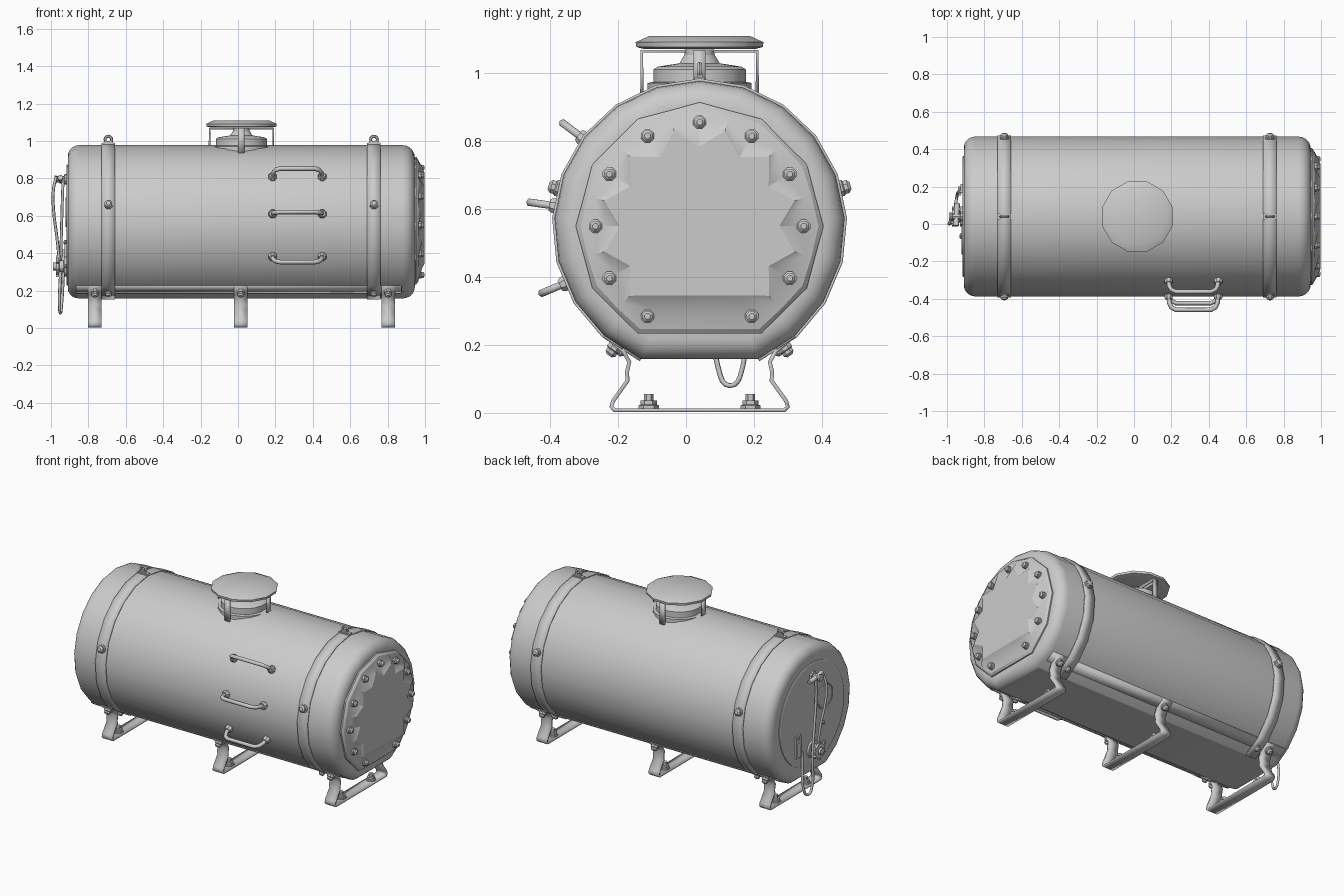
import bpy, bmesh
from math import sin, cos, pi, radians
from mathutils import Vector

if "Cube" in bpy.data.objects:
    bpy.data.objects.remove(bpy.data.objects["Cube"])

CY, CZ, R = 0.04, 0.55, 0.428           # tank axis and radius


def P(deg, r):
    """Point (y, z) around the tank axis, angle measured from the top."""
    a = radians(deg)
    return CY + r * sin(a), CZ + r * cos(a)


SECTION = [i * 17.35 for i in range(-9, 10)]   # flat gap left at the bottom


def finish(name, bm):
    bmesh.ops.recalc_face_normals(bm, faces=bm.faces)
    me = bpy.data.meshes.new(name)
    bm.to_mesh(me)
    bm.free()
    ob = bpy.data.objects.new(name, me)
    bpy.context.collection.objects.link(ob)
    return ob


def loft(name, rings):
    bm = bmesh.new()
    vs = [[bm.verts.new(p) for p in ring] for ring in rings]
    n = len(vs[0])
    for a, b in zip(vs, vs[1:]):
        for i in range(n):
            j = (i + 1) % n
            bm.faces.new((a[i], a[j], b[j], b[i]))
    bm.faces.new(vs[0])
    bm.faces.new(vs[-1])
    return finish(name, bm)


def lathe(name, profile, loc, axis=(0, 0, 1), segs=12):
    """profile: (radius, height) pairs spun around axis."""
    q = Vector(axis).to_track_quat('Z', 'Y')
    rings = [[Vector(loc) + q @ Vector((r * cos(2 * pi * (i + .5) / segs), r * sin(2 * pi * (i + .5) / segs), h))
              for i in range(segs)] for r, h in profile]
    return loft(name, rings)


def ribbon(name, pts, x, width, thick):
    """Bent flat bar: (y, z) path, extruded along x."""
    bm = bmesh.new()
    a = [bm.verts.new((x - width / 2, y, z)) for y, z in pts]
    b = [bm.verts.new((x + width / 2, y, z)) for y, z in pts]
    for i in range(len(pts) - 1):
        bm.faces.new((a[i], a[i + 1], b[i + 1], b[i]))
    ob = finish(name, bm)
    m = ob.modifiers.new("thickness", 'SOLIDIFY')
    m.thickness, m.offset = thick, 0
    return ob


def box(name, loc, size):
    bm = bmesh.new()
    bmesh.ops.create_cube(bm, size=1)
    bmesh.ops.scale(bm, vec=size, verts=bm.verts)
    bmesh.ops.translate(bm, vec=loc, verts=bm.verts)
    return finish(name, bm)


def tube(name, pts, r, smooth=False):
    cu = bpy.data.curves.new(name, 'CURVE')
    cu.dimensions = '3D'
    cu.bevel_depth, cu.bevel_resolution, cu.use_fill_caps = r, 1, True
    cu.resolution_u = 5
    if smooth:
        s = cu.splines.new('BEZIER')
        s.bezier_points.add(len(pts) - 1)
        for bp, p in zip(s.bezier_points, pts):
            bp.co = p
            bp.handle_left_type = bp.handle_right_type = 'AUTO'
    else:
        s = cu.splines.new('POLY')
        s.points.add(len(pts) - 1)
        for sp, p in zip(s.points, pts):
            sp.co = (*p, 1)
    ob = bpy.data.objects.new(name, cu)
    bpy.context.collection.objects.link(ob)
    return ob


def bolt(name, loc, axis, s=1.0):
    lathe(name, [(.021 * s, -.012 * s), (.021 * s, .004 * s), (.017 * s, .007 * s),
                 (.017 * s, .016 * s), (.009 * s, .023 * s)], loc, axis, 8)


def radial(deg):
    return (0, sin(radians(deg)), cos(radians(deg)))


# Tank body with rounded ends
stations = [(-.85 - .06 * cos(t * pi / 10), .06 * (1 - sin(t * pi / 10))) for t in range(6)]
stations += [(.88 + .065 * sin(t * pi / 10), .065 * (1 - cos(t * pi / 10))) for t in range(6)]
loft("tank_body", [[(x, *P(a, R - d)) for a in SECTION] for x, d in stations])

# Right end cover with pressed bolt pockets
angs = list(range(-150, 151, 15))
cover = []
for x_mid, x_bolt, r_mid, r_bolt in [(.93, .93, .352, .365), (.953, .953, .352, .365),
                                     (.967, .963, .342, .350), (.985, .968, .322, .285),
                                     (.997, .997, .29, .235)]:
    cover.append([(x_bolt if a % 30 == 0 else x_mid, *P(a, r_bolt if a % 30 == 0 else r_mid)) for a in angs])
loft("end_cover", cover)
for i in range(-5, 6):
    bolt("cover_bolt", (.974, *P(30 * i, .307)), (1, 0, 0), 1.0)

# Straps with side bolts, lower bolts and lifting eyes
for x in (-.693, .727):
    ribbon("strap", [P(a, R + .003) for a in SECTION], x, .072, .008)
    for s in (-1, 1):
        bolt("strap_bolt", (x, *P(s * 75, R + .004)), radial(s * 75), 1.25)
        bolt("strap_low_bolt", (x, *P(s * 147.5, R - .001)), radial(s * 147.5))
    box("eye_base", (x, CY, .98), (.072, .03, .02))
    loft("lifting_eye_plate", [[(x + dx, CY + dy, z) for dx, z in
         [(-.036, .975), (.036, .975), (.03, .99), (.014, 1.0), (-.014, 1.0), (-.03, .99)]] for dy in (-.008, .008)])
    bpy.ops.mesh.primitive_torus_add(location=(x, CY, 1.008), rotation=(pi / 2, 0, 0), major_radius=.018,
                                     minor_radius=.008, major_segments=12, minor_segments=6)
    bpy.context.object.name = "lifting_eye"

# Legs: bent bars with base bolts
half = [(.205, .222), (.130, .170), (.213 - .083 + .005, .163), (.207, .150), (.214, .120), (.212, .095),
        (.255, .035), (.260, .018), (.250, .008)]
half = [(.280, .228), (.225, .183)] + half[3:]
leg = [(CY - w, z) for w, z in half] + [(CY + w, z) for w, z in reversed(half)]
for x in (-.765, .015, .803):
    ribbon("leg", leg, x, .072, .012)
    for s in (-1, 1):
        bolt("leg_bolt", (x, *P(s * 145, R + .012)), radial(s * 145), 1.1)
        lathe("foot_bolt", [(.03, .01), (.03, .022), (.024, .024), (.024, .036), (.014, .037), (.014, .056)],
              (x, CY + s * .15, 0), segs=6)

# Long side rails above the legs
for s in (-1, 1):
    ribbon("side_rail", [P(s * 139, R), P(s * 148, R - .004)], .005, 1.74, .01)

# Grab handles on the front
for d in (-53, -82, -113):
    path = [(.185, .41), (.188, .465), (.2, .49), (.225, .504), (.41, .504), (.435, .49), (.447, .465), (.45, .41)]
    tube("grab_handle", [(x, *P(d, r)) for x, r in path], .0125)
    for x in (.185, .45):
        lathe("handle_foot", [(.024, -.02), (.024, .012), (.018, .022)], (x, *P(d, R - .003)), radial(d), 8)

# Top hatch: neck, crossed brackets and faceted lid
HX = .018
lathe("hatch_neck", [(.155, .93), (.155, .972), (.138, .975), (.138, 1.012), (.125, 1.02), (.06, 1.03),
                     (.045, 1.055), (.045, 1.07)], (HX, CY, 0), segs=20)
lathe("hatch_lid", [(.17, 1.072), (.193, 1.078), (.195, 1.092), (.155, 1.11)], (HX, CY, 0), segs=12)
for turn, foot in ((0, .935), (pi / 2, .955)):
    br = ribbon("hatch_bracket", [(-.17, foot), (-.17, 1.066), (.17, 1.066), (.17, foot)], 0, .036, .01)
    br.location = (HX, CY, 0)
    br.rotation_euler.z = turn

# Left end: panel, round port, latch plate
LX, OUT = -.91, (-1, 0, 0)
lathe("end_panel", [(.325, -.01), (.325, .004), (.32, .007)], (LX, CY, CZ), OUT, 32)
lathe("round_port", [(.08, 0), (.08, .011), (.074, .013), (.07, .010)], (LX, -.083, .62), OUT, 20)
box("latch_plate", (-.92, .19, .40), (.014, .05, .14))
box("latch_lever", (-.933, .19, .38), (.016, .02, .08))
for y, z in ((-.06, .46), (-.07, .33), (.19, .455), (.19, .345)):
    bolt("panel_bolt", (LX - .008, y, z), OUT, .6)

# Drain valve
lathe("drain_valve", [(.055, 0), (.055, .02), (.032, .022), (.032, .045), (.046, .048), (.046, .062),
                      (.022, .064), (.022, .078)], (LX, CY, .33), OUT, 12)
for a in range(0, 180, 60):
    w = box("valve_wing", (0, 0, 0), (.014, .014, .115))
    w.location = (LX - .055, CY, .33)
    w.rotation_euler.x = radians(a)

# Upper outlet and hoses
lathe("upper_outlet", [(.028, 0), (.028, .018), (.017, .02), (.017, .06), (.022, .062), (.022, .072)],
      (LX, CY, .795), OUT, 10)
tube("outlet_pipe", [(-.945, .11, .785), (-.95, .04, .795), (-.95, -.01, .805)], .015)
tube("front_hose", [(-.972, .01, .81), (-.987, 0, .74), (-.985, .01, .62), (-.97, .03, .50), (-.955, .04, .36)],
     .008, True)
tube("looped_hose", [(-.935, .03, .80), (-.94, .035, .66), (-.945, .06, .48), (-.95, .088, .28), (-.955, .093, .14),
                     (-.95, .13, .08), (-.942, .168, .14), (-.935, .165, .26), (-.93, .16, .36)], .008, True)

# Smooth shading with crisp edges
bpy.ops.object.select_all(action='DESELECT')
for ob in bpy.context.scene.objects:
    if ob.type == 'MESH':
        ob.select_set(True)
        bpy.context.view_layer.objects.active = ob
bpy.ops.object.shade_smooth_by_angle(angle=radians(30))
